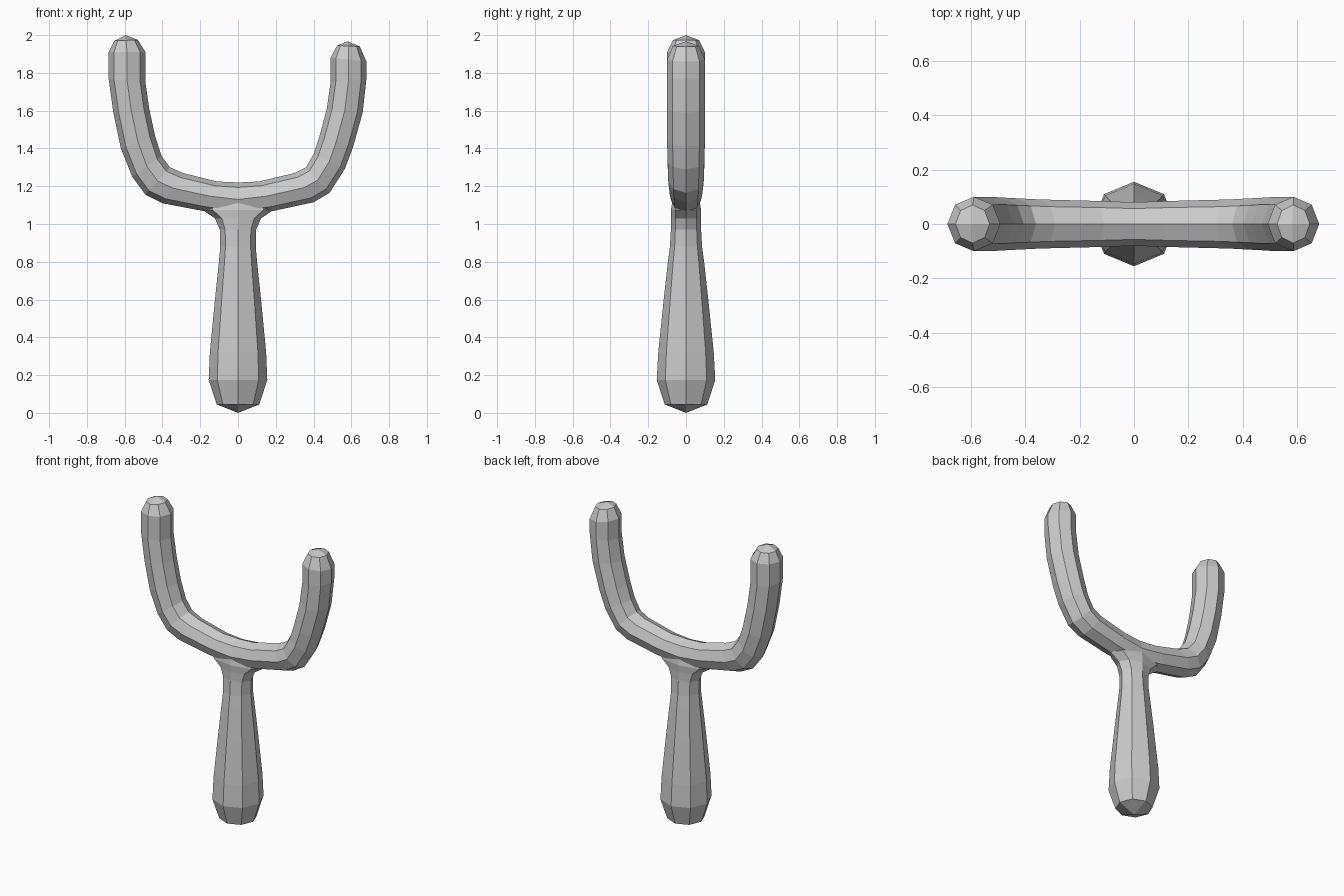
import bpy, bmesh
from math import cos, sin, pi
from mathutils import Vector

if "Cube" in bpy.data.objects:
    bpy.data.objects.remove(bpy.data.objects["Cube"])


def loft(name, rings, tip_a, tip_b):
    """Eight-sided tube; each ring is (x1, z1, x2, z2, half depth), capped by quads to a tip."""
    bm = bmesh.new()
    loops = []
    for x1, z1, x2, z2, d in rings:
        c = Vector(((x1 + x2) / 2, 0, (z1 + z2) / 2))
        h = Vector(((x1 - x2) / 2, 0, (z1 - z2) / 2))
        loops.append([bm.verts.new(c + h * cos(k * pi / 4) + Vector((0, d * sin(k * pi / 4), 0)))
                      for k in range(8)])
    for a, b in zip(loops, loops[1:]):
        for k in range(8):
            n = (k + 1) % 8
            bm.faces.new((a[k], a[n], b[n], b[k]))
    for loop, tip in ((loops[0], tip_a), (loops[-1], tip_b)):
        t = bm.verts.new((tip[0], 0, tip[1]))
        for k in range(0, 8, 2):
            bm.faces.new((loop[k], loop[k + 1], loop[(k + 2) % 8], t))
    bmesh.ops.recalc_face_normals(bm, faces=bm.faces)
    mesh = bpy.data.meshes.new(name)
    bm.to_mesh(mesh)
    bm.free()
    ob = bpy.data.objects.new(name, mesh)
    bpy.context.collection.objects.link(ob)
    return ob


# Forked arms: outer/inner silhouette pairs from the left tip to the right tip
fork = loft("slingshot_frame", [
    (-.655, 1.97, -.53, 1.975, .07),
    (-.685, 1.91, -.49, 1.91, .10),
    (-.685, 1.77, -.49, 1.75, .10),
    (-.66, 1.59, -.47, 1.61, .10),
    (-.62, 1.40, -.44, 1.47, .10),
    (-.56, 1.25, -.405, 1.36, .097),
    (-.49, 1.155, -.36, 1.30, .094),
    (-.40, 1.11, -.29, 1.27, .09),
    (-.19, 1.07, -.11, 1.225, .085),
    (0, 1.04, 0, 1.22, .08),
    (.19, 1.07, .11, 1.225, .085),
    (.40, 1.115, .30, 1.27, .09),
    (.485, 1.165, .36, 1.30, .094),
    (.565, 1.29, .40, 1.37, .097),
    (.61, 1.41, .43, 1.46, .10),
    (.66, 1.59, .47, 1.61, .10),
    (.68, 1.77, .49, 1.75, .10),
    (.68, 1.86, .49, 1.88, .10),
    (.645, 1.94, .525, 1.945, .07),
], (-.595, 2.0), (.58, 1.967))

# Tapered handle, flaring into the fork
profile = [(.045, .113, .113), (.175, .155, .155), (.32, .149, .147), (.60, .122, .118),
           (.80, .101, .096), (.88, .094, .085), (.97, .096, .08), (1.03, .122, .08),
           (1.075, .19, .08), (1.13, .19, .07)]
handle = loft("handle", [(-w, z, w, z, d) for z, w, d in profile], (0, 0), (0, 1.15))

# Fuse both into one frame
mod = fork.modifiers.new("join", 'BOOLEAN')
mod.operation = 'UNION'
mod.solver = 'EXACT'
mod.object = handle
bpy.context.view_layer.objects.active = fork
fork.select_set(True)
bpy.ops.object.modifier_apply(modifier=mod.name)
bpy.data.objects.remove(handle)
